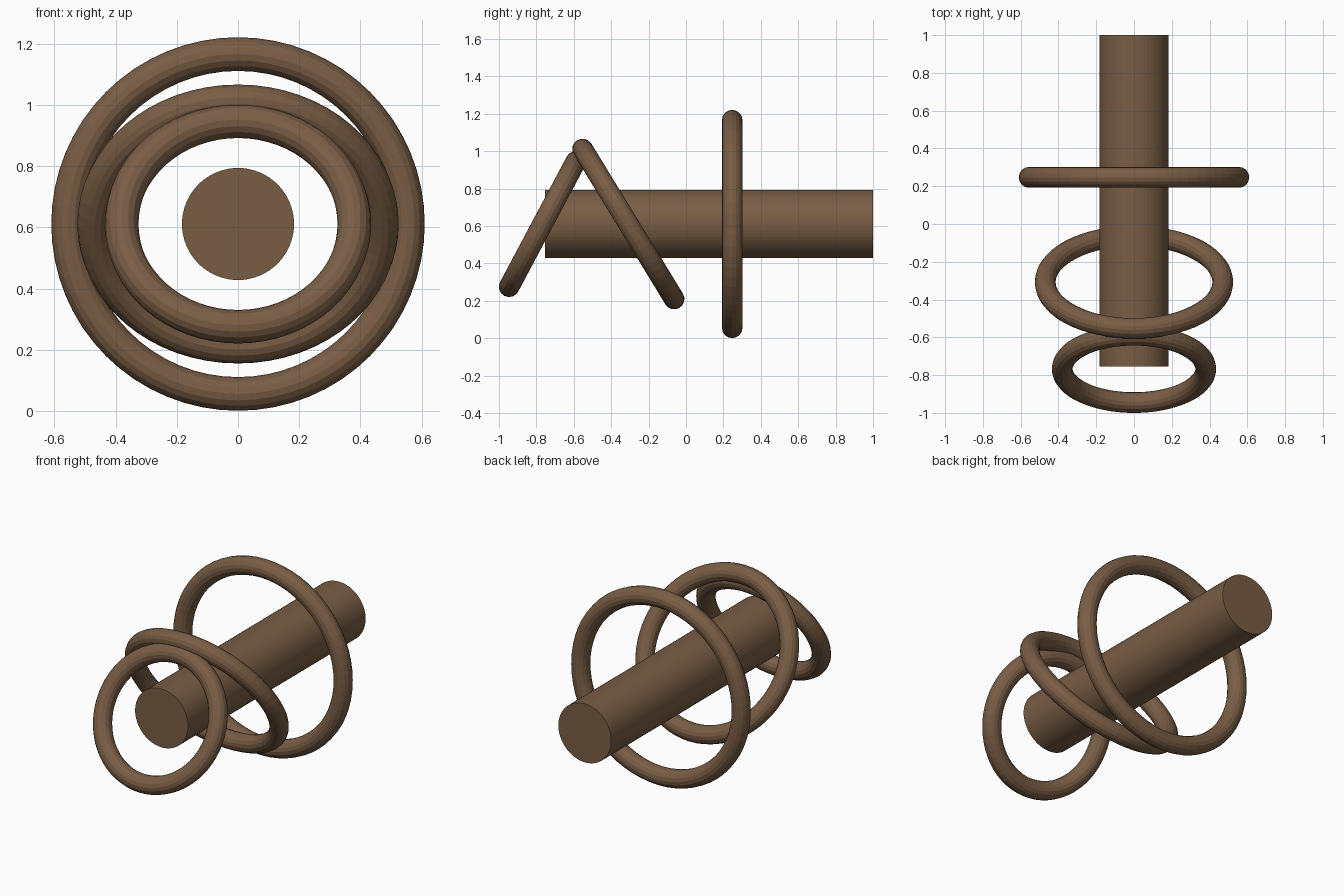
import bpy
from math import radians, pi

if "Cube" in bpy.data.objects:
    bpy.data.objects.remove(bpy.data.objects["Cube"])

AXIS_Z = 0.611   # height of the common axis
TUBE = 0.055     # ring tube radius

brown = bpy.data.materials.new("brown")
brown.diffuse_color = (0.19, 0.11, 0.06, 1)
brown.use_nodes = True
brown.node_tree.nodes["Principled BSDF"].inputs["Base Color"].default_value = brown.diffuse_color


def finish(name):
    ob = bpy.context.object
    ob.name = name
    ob.data.materials.append(brown)
    return ob


def ring(name, y, radius, tilt):
    """Ring around the y axis, tilted about x."""
    bpy.ops.mesh.primitive_torus_add(
        major_radius=radius, minor_radius=TUBE,
        major_segments=64, minor_segments=16,
        location=(0, y, AXIS_Z), rotation=(pi / 2 + radians(tilt), 0, 0))
    finish(name)


# Central rod along y
y0, y1 = -0.755, 1.0
bpy.ops.mesh.primitive_cylinder_add(
    vertices=64, radius=0.183, depth=y1 - y0,
    location=(0, (y0 + y1) / 2, AXIS_Z), rotation=(pi / 2, 0, 0))
finish("rod")

# Three rings: upright, leaning forward, leaning back
ring("large_ring", 0.247, 0.555, 0)
ring("middle_ring", -0.308, 0.470, 31.4)
ring("small_ring", -0.767, 0.380, -28)
